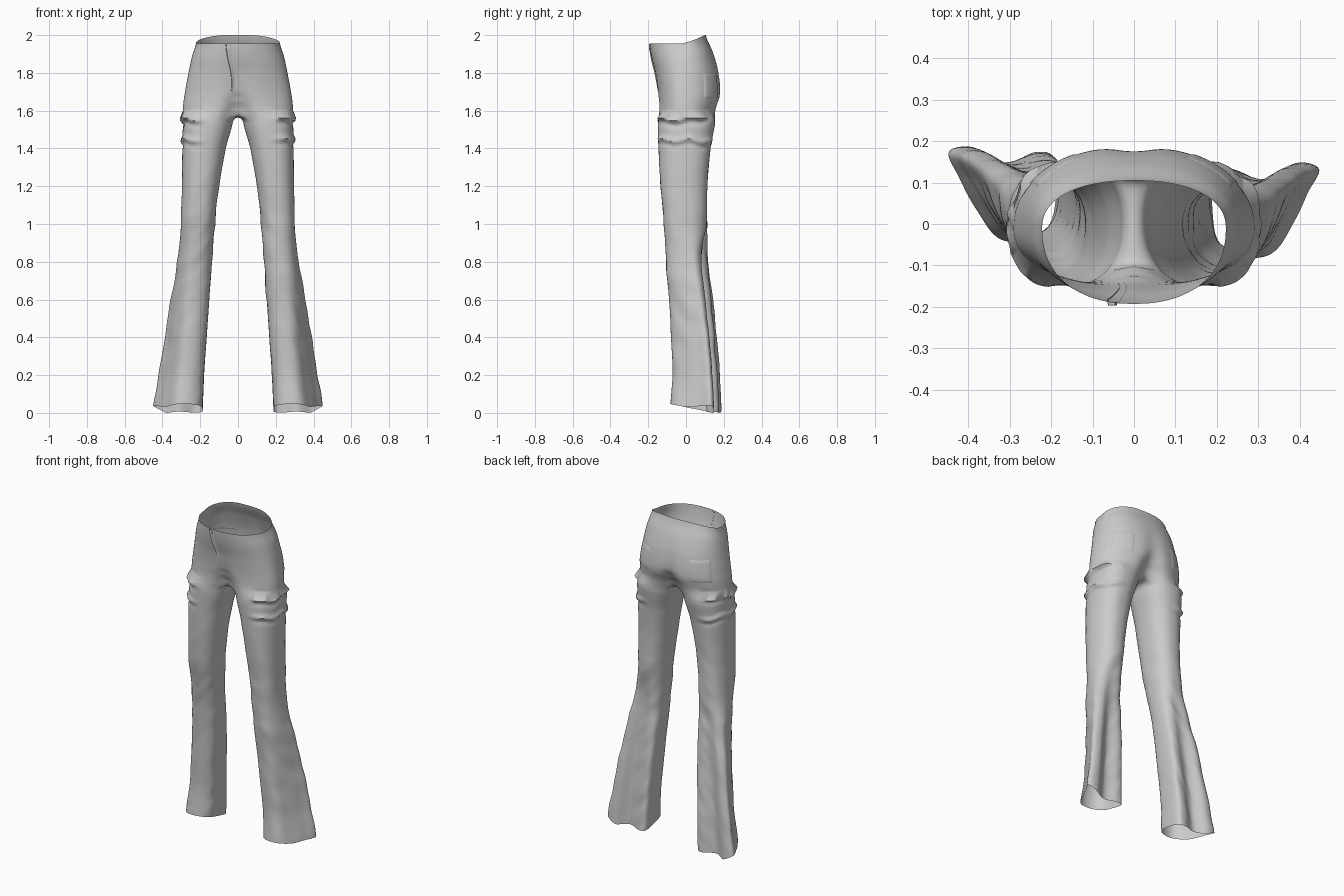
import bpy, bmesh, math
from mathutils import Vector, noise

if "Cube" in bpy.data.objects:
    bpy.data.objects.remove(bpy.data.objects["Cube"])

ARC, BRIDGE = 48, 16          # segments round the outside and under the crotch
RING = ARC + BRIDGE
CROTCH, WAIST, HEM = 1.6, 1.955, 0.028

# level: half width, front, back, centre dip
HIPS = [(1.6, .292, -.15, .165, .5), (1.64, .289, -.15, .178, .27), (1.7, .28, -.152, .187, .08),
        (1.8, .262, -.165, .173, .03), (1.88, .245, -.182, .143, 0), (1.955, .222, -.193, .105, 0)]
# level: inner, outer, front, back, flare
LEG = [(0, .187, .45, -.062, .177, 1), (.2, .18, .42, -.05, .166, 1), (.4, .166, .39, -.058, .15, .9),
       (.6, .152, .36, -.07, .13, .65), (.8, .138, .325, -.088, .108, .3), (.9, .13, .308, -.1, .105, .08),
       (1, .122, .302, -.115, .11, 0), (1.2, .1, .297, -.135, .113, 0), (1.4, .065, .295, -.145, .13, 0),
       (1.56, .024, .292, -.15, .157, 0)]
# hem outline, from the outer seam round the back
HEM_SHAPE = [(.9, .65), (1, .9), (.8, .97), (.5, .8), (.2, .9), (.03, .85),
             (0, .55), (.05, .2), (.22, .03), (.45, 0), (.62, .1), (.78, .38)]


def clamp(t):
    return max(0.0, min(1.0, t))


def spline(a, b, c, d, t):
    return [.5 * (2*q + (r-p)*t + (2*p - 5*q + 4*r - s)*t*t + (3*q - p - 3*r + s)*t**3)
            for p, q, r, s in zip(a, b, c, d)]


def sample(table, z):
    """Smoothly read a table at a level."""
    last = len(table) - 1
    i = 0
    while i < last - 1 and table[i + 1][0] < z:
        i += 1
    a, b = table[i], table[i + 1]
    t = clamp((z - a[0]) / (b[0] - a[0]))
    return spline(table[max(i - 1, 0)], a, b, table[min(i + 2, last)], t)[1:]


def power(v, n):
    return math.copysign(abs(v) ** (2 / n), v)


def hip_point(k, s):
    """Point k of the half ring running front centre, side, back centre."""
    half, front, back, dip = sample(HIPS, s)
    a = math.pi * (k / ARC - .5)
    x = half * power(max(0, math.cos(a)), 2.25) if 0 < k < ARC else 0
    y = power(math.sin(a), 2.25)
    y = -.01 + (y * (back + .01) if y > 0 else y * (-.01 - front))
    y *= 1 - dip * math.exp(-(x / .05) ** 2)
    lift = ((s - CROTCH) / (WAIST - CROTCH)) ** 2
    return Vector((x, y, s + .045 * lift * clamp((y + .03) / .13) ** 1.4))


def leg_point(k, s, side):
    """Point k of a closed leg ring."""
    inner, outer, front, back, flare = sample(LEG, s)
    a = math.radians(-135 + 360 * k / RING)
    u, v = .5 + .5 * power(math.cos(a), 2.3), .5 + .5 * power(math.sin(a), 2.3)
    step = (a / math.tau * 12) % 12
    i = int(step)
    hu, hv = spline(*[HEM_SHAPE[(i + j) % 12] for j in (-1, 0, 1, 2)], step - i)
    u, v = u + (hu - u) * flare, v + (hv - v) * flare
    sway = -.02 * side * clamp((1.05 - s) / .3)
    low = clamp(1 - (s - HEM) / .3)
    z = s + low * (.022 - .05 * v + .14 * max(0, u - .75))
    return Vector((inner + (outer - inner) * u, front + (back - front) * v + sway, z))


def folds(p, side):
    """Push cloth outward for thigh folds and creases."""
    mid = Vector((.16, 0, p.z))
    out = (p - mid).normalized()
    outer = clamp((p.x - .17) / .07)
    bump = 0
    for level, rise, size in ((1.555, .2, .017), (1.445, -.04, .012)):
        line = level + rise * max(0, p.y) + .008 * math.sin(p.y * 45 + side)
        d = (p.z - line) / .013
        bump += size * outer * (math.exp(-d * d) - .4 * math.exp(-(d + 2) ** 2))
    q = Vector((p.x * side * 9, p.y * 9, p.z * 11 + p.x * 12))
    worn = clamp((1.5 - p.z) / .5) * (.5 + .5 * clamp((1.1 - p.z) / .2))
    return p + out * (bump + .006 * worn * noise.noise(q))


def levels(top, bottom, step):
    n = round((top - bottom) / step)
    return [top + (bottom - top) * i / n for i in range(n + 1)]


def skin(bm, rings, closed):
    for a, b in zip(rings, rings[1:]):
        n = len(a)
        for i in range(n if closed else n - 1):
            j = (i + 1) % n
            bm.faces.new((a[i], a[j], b[j], b[i]))


def finish(name, bm, angle=60):
    bmesh.ops.recalc_face_normals(bm, faces=bm.faces)
    mesh = bpy.data.meshes.new(name)
    bm.to_mesh(mesh)
    bm.free()
    mesh.materials.append(cloth)
    obj = bpy.data.objects.new(name, mesh)
    bpy.context.collection.objects.link(obj)
    bpy.ops.object.select_all(action='DESELECT')
    obj.select_set(True)
    bpy.context.view_layer.objects.active = obj
    bpy.ops.object.shade_smooth_by_angle(angle=math.radians(angle))
    return obj


cloth = bpy.data.materials.new("pale_grey_cloth")
cloth.use_nodes = True
cloth.diffuse_color = (.6, .6, .6, 1)
cloth.node_tree.nodes["Principled BSDF"].inputs["Base Color"].default_value = (.6, .6, .6, 1)

# Trousers: hips, crotch bridge and both legs in one shell
bm = bmesh.new()
for side in (1, -1):
    def vert(p):
        p = folds(p, side) if p.x > 0 else p
        return bm.verts.new((p.x * side, p.y, p.z))

    hips = [[vert(hip_point(k, s)) for k in range(ARC + 1)] for s in levels(WAIST, CROTCH, .012)]
    skin(bm, hips, False)
    front, back = hips[-1][0].co, hips[-1][-1].co
    under = []
    for j in range(1, BRIDGE):
        p = back.lerp(front, j / BRIDGE)
        p.z -= .018 * math.sin(math.pi * j / BRIDGE)
        under.append(bm.verts.new(p))
    legs = [[vert(leg_point(k, s, side)) for k in range(RING)] for s in levels(1.56, HEM, .012)]
    skin(bm, [hips[-1] + under] + legs, True)
bmesh.ops.remove_doubles(bm, verts=bm.verts, dist=.00005)
# Relax the join between hips and legs
for _ in range(6):
    bmesh.ops.smooth_vert(bm, verts=[v for v in bm.verts if 1.53 < v.co.z < 1.66 and abs(v.co.x) < .2],
                          factor=.5, use_axis_x=True, use_axis_y=True, use_axis_z=True)
low = min(v.co.z for v in bm.verts)
for v in bm.verts:
    v.co.z -= low * clamp(1 - v.co.z)
finish("trousers", bm)

# Back pockets: thin patches following the seat
for side, name in ((1, "left_back_pocket"), (-1, "right_back_pocket")):
    bm = bmesh.new()
    rows = []
    for s in levels(1.79, 1.655, .012):
        row = []
        for i in range(13):
            k = ARC * (.66 + .2 * i / 12)
            p = hip_point(k, s)
            edge = i in (0, 12) or s in (1.79, 1.655)
            p += Vector((p.x, p.y, 0)).normalized() * (-.002 if edge else .003)
            row.append(bm.verts.new((p.x * side, p.y, p.z)))
        rows.append(row)
    skin(bm, rows, False)
    finish(name, bm)

# Fly: a narrow raised flap curving down the front
bm = bmesh.new()
rows = []
for s in levels(1.95, 1.7, .0125):
    t = (1.95 - s) / .25
    centre = -.05 + .035 * math.sin(t * 2.6) * t
    row = []
    for w, lift in ((-.016, -.002), (-.012, .008), (0, .007), (.016, -.002)):
        x = centre + w * (1 - .6 * t)
        k = min(range(ARC // 2), key=lambda n: abs(hip_point(n, s).x - abs(x)))
        p, q = hip_point(k, s), hip_point(k + 1, s)
        y = p.y + (q.y - p.y) * (abs(x) - p.x) / (q.x - p.x)
        row.append(bm.verts.new((x, y - lift * (1 - .5 * t), s)))
    rows.append(row)
skin(bm, rows, False)
finish("fly_flap", bm)

# Waist button
bpy.ops.mesh.primitive_cylinder_add(vertices=20, radius=.011, depth=.008,
                                    location=(-.052, -.193, 1.935), rotation=(math.pi / 2, 0, 0))
button = bpy.context.object
button.name = "waist_button"
button.data.materials.append(cloth)
bpy.ops.object.shade_smooth_by_angle(angle=math.radians(40))
